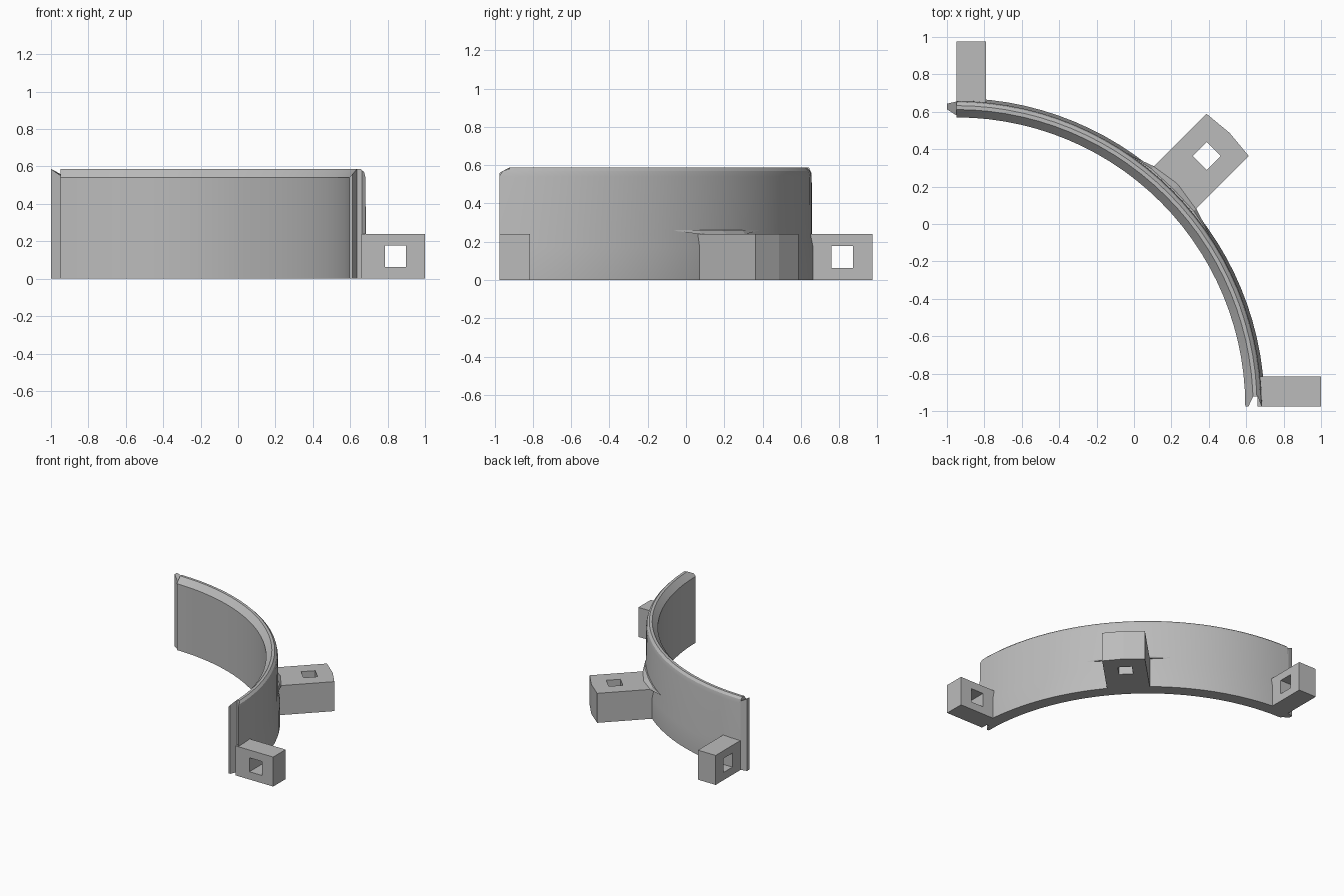
import bpy, bmesh, math
from mathutils import Vector

if "Cube" in bpy.data.objects:
    bpy.data.objects.remove(bpy.data.objects["Cube"])

grey = bpy.data.materials.new("plain_grey")
grey.use_nodes = True
grey.diffuse_color = (0.5, 0.5, 0.5, 1)
grey.node_tree.nodes["Principled BSDF"].inputs["Base Color"].default_value = (0.5, 0.5, 0.5, 1)

CX, CY = -0.95, -0.975      # centre of the curved wall
BLOCK_H = 0.24


def finish(name, bm):
    bmesh.ops.recalc_face_normals(bm, faces=bm.faces)
    mesh = bpy.data.meshes.new(name)
    bm.to_mesh(mesh)
    bm.free()
    mesh.materials.append(grey)
    obj = bpy.data.objects.new(name, mesh)
    bpy.context.collection.objects.link(obj)
    return obj


def activate(obj):
    bpy.ops.object.select_all(action='DESELECT')
    obj.select_set(True)
    bpy.context.view_layer.objects.active = obj


def loft(name, rings, closed=False):
    """Skin a list of matching closed rings; cap the ends unless closed."""
    bm = bmesh.new()
    rows = [[bm.verts.new(p) for p in ring] for ring in rings]
    pairs = list(zip(rows, rows[1:]))
    if closed:
        pairs.append((rows[-1], rows[0]))
    else:
        bm.faces.new(rows[0])
        bm.faces.new(rows[-1])
    for a, b in pairs:
        n = len(a)
        for i in range(n):
            j = (i + 1) % n
            bm.faces.new((a[i], a[j], b[j], b[i]))
    return finish(name, bm)


# Curved wall: chamfered inside the rim, rounded outside, slightly thicker foot
profile = [(1.545, 0), (1.545, 0.54), (1.587, 0.587), (1.608, 0.587), (1.625, 0.57),
           (1.632, 0.54), (1.634, 0.24), (1.648, 0.17), (1.648, 0)]
STEPS = 28
rings = []
for s in range(STEPS + 1):
    a = math.pi / 2 * s / STEPS
    rings.append([(CX + r * math.cos(a), CY + r * math.sin(a), z) for r, z in profile])
wall = loft("curved_wall", rings)

# Vertical groove in the front end
groove = [(0.61, -0.98), (0.637, -0.922), (0.662, -0.922), (0.683, -0.98)]
cutter = loft("groove_cutter", [[(x, y, z) for x, y in groove] for z in (-0.1, 0.7)])
cutter.hide_render = True
activate(wall)
cut = wall.modifiers.new("groove", 'BOOLEAN')
cut.operation = 'DIFFERENCE'
cut.solver = 'EXACT'
cut.object = cutter
bpy.ops.object.modifier_apply(modifier=cut.name)
bpy.data.objects.remove(cutter)
bpy.ops.object.shade_smooth_by_angle(angle=math.radians(30))

# Matching tongue on the back end
tongue = [(-0.94, 0.575, 0.545), (-1.0, 0.613, 0.587), (-1.0, 0.643, 0.587), (-0.94, 0.657, 0.555)]
loft("end_tongue", [[(x, y, 0) for x, y, z in tongue], tongue])


def lug(name, inner, outer, half_width, bulge, hole_at, hole, depth, place):
    """Block with a square through-hole; u runs outward, v across, w along the hole."""
    mid = (inner + outer) / 2
    w = half_width
    rim = [(inner, -w), (mid, -w), (outer, -w), (outer + bulge, 0),
           (outer, w), (mid, w), (inner, w), (inner, 0)]
    square = [(-1, -1), (0, -1), (1, -1), (1, 0), (1, 1), (0, 1), (-1, 1), (-1, 0)]
    bore = [(hole_at + hole * i, hole * j) for i, j in square]
    rows = [[place(u, v, d) for u, v in loop]
            for loop, d in ((rim, 0), (rim, depth), (bore, depth), (bore, 0))]
    return loft(name, rows, closed=True)


# End lugs: holes run sideways
half = BLOCK_H / 2
lug("front_lug", 0.66, 1.0, half, 0, 0.842, 0.057, 0.16,
    lambda u, v, d: (u, CY + d, v + half))
lug("back_lug", 0.64, 0.975, half, 0, 0.817, 0.057, 0.16,
    lambda u, v, d: (CX + d, u, v + half))

# Middle lug: points out diagonally, hole runs vertically
out = Vector((1, 1, 0)).normalized()
across = Vector((-1, 1, 0)).normalized()
origin = Vector((CX, CY, 0))


def diagonal(u, v, d):
    return origin + out * u + across * v + Vector((0, 0, d))


lug("middle_lug", 1.60, 2.052, 0.16, 0.015, 1.893, 0.053, BLOCK_H, diagonal)

# Thin pointed fillet where the middle lug meets the wall
lower = [(1.60, -0.31, 0.257), (1.655, -0.16, 0.238), (1.68, 0, 0.238),
         (1.655, 0.16, 0.238), (1.60, 0.31, 0.257)]
upper = [(1.606, -0.31, 0.261), (1.636, -0.16, 0.262), (1.642, 0, 0.262),
         (1.636, 0.16, 0.262), (1.606, 0.31, 0.261)]
back = [(1.57, v, z) for u, v, z in upper]
loft("lug_fillet", [[diagonal(*p) for p in trio] for trio in zip(lower, upper, back)])
